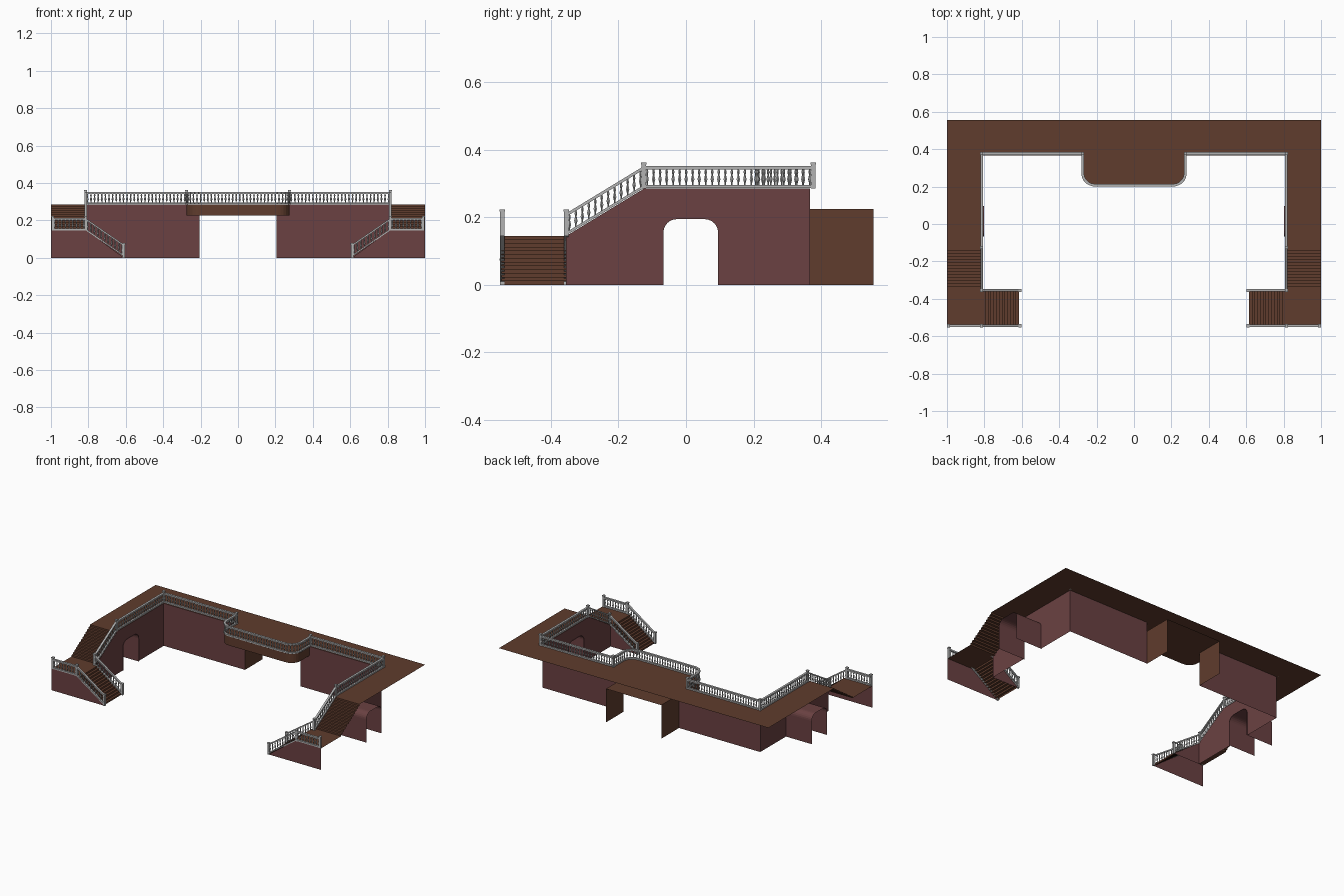
import bpy, bmesh, math
from mathutils import Vector

if "Cube" in bpy.data.objects:
    bpy.data.objects.remove(bpy.data.objects["Cube"])


def material(name, rgb):
    m = bpy.data.materials.new(name)
    m.diffuse_color = (*rgb, 1)
    m.use_nodes = True
    m.node_tree.nodes["Principled BSDF"].inputs["Base Color"].default_value = m.diffuse_color
    return m


BROWN = material("brown_floor", (0.115, 0.045, 0.026))
MAROON = material("maroon_wall", (0.145, 0.053, 0.054))
GREY = material("grey_railing", (0.45, 0.45, 0.45))

DECK, LAND, SOFFIT = 0.285, 0.145, 0.225
BACK, FRONT, IN_Y = 0.555, -0.547, -0.355
WX, WY = 0.808, 0.367          # inner wall planes
RX, RY = 0.815, 0.377          # railing centre lines


def finish(bm, name, mat):
    me = bpy.data.meshes.new(name)
    bm.to_mesh(me)
    bm.free()
    me.materials.append(mat)
    ob = bpy.data.objects.new(name, me)
    bpy.context.collection.objects.link(ob)
    return ob


def face(bm, pts):
    return bm.faces.new([bm.verts.new(p) for p in pts])


def plate(name, mat, pts):
    bm = bmesh.new()
    face(bm, pts)
    return finish(bm, name, mat)


def strip(bm, pts, offset):
    """Sweep an open outline sideways into a band of quads."""
    off = Vector(offset)
    rows = [(bm.verts.new(p), bm.verts.new(Vector(p) + off)) for p in pts]
    for (a, b), (c, d) in zip(rows, rows[1:]):
        bm.faces.new((a, b, d, c))


def arc(cx, cy, r, a0, a1, n):
    return [(cx + r * math.cos(math.radians(a0 + (a1 - a0) * i / n)),
             cy + r * math.sin(math.radians(a0 + (a1 - a0) * i / n))) for i in range(n + 1)]


def bar(bm, p, q, w, z0, z1):
    """Rail piece with upright ends, between heights z0 and z1 above the path."""
    p, q = Vector(p), Vector(q)
    d = Vector((q.x - p.x, q.y - p.y, 0)).normalized()
    s = Vector((-d.y, d.x, 0)) * w / 2
    ring = []
    for e in (p, q):
        ring.append([bm.verts.new(e + s * k + Vector((0, 0, z)))
                     for k, z in ((-1, z0), (1, z0), (1, z1), (-1, z1))])
    a, b = ring
    for i in range(4):
        j = (i + 1) % 4
        bm.faces.new((a[i], a[j], b[j], b[i]))
    bm.faces.new(a[::-1])
    bm.faces.new(b)


def baluster(bm, p, sides=6):
    prof = ((0.0025, 0.010), (0.0025, 0.017), (0.0058, 0.028),
            (0.0025, 0.041), (0.0045, 0.049), (0.0025, 0.058))
    rings = [[bm.verts.new((p.x + r * math.cos(2 * math.pi * i / sides),
                            p.y + r * math.sin(2 * math.pi * i / sides), p.z + z))
              for i in range(sides)] for r, z in prof]
    for a, b in zip(rings, rings[1:]):
        for i in range(sides):
            j = (i + 1) % sides
            bm.faces.new((a[i], a[j], b[j], b[i]))


def railing(name, path, posts):
    bm = bmesh.new()
    for p, q in zip(path, path[1:]):
        p, q = Vector(p), Vector(q)
        bar(bm, p, q, 0.014, 0.002, 0.011)
        bar(bm, p, q, 0.014, 0.057, 0.067)
        n = max(1, round((q - p).to_2d().length / 0.019))
        for i in range(n):
            baluster(bm, p.lerp(q, (i + 0.5) / n))
    for x, y, z in posts:
        bar(bm, (x - 0.0065, y, z), (x + 0.0065, y, z), 0.013, 0, 0.072)
        bar(bm, (x - 0.0085, y, z), (x + 0.0085, y, z), 0.017, 0.072, 0.078)
    bmesh.ops.recalc_face_normals(bm, faces=bm.faces)
    finish(bm, name, GREY)


def steps(start, z0, end, z1, n):
    """Stepped outline (distance, height), beginning with a riser."""
    out = [(start, z0)]
    for i in range(n):
        z = z0 + (z1 - z0) * (i + 1) / n
        out += [(start + (end - start) * i / n, z), (start + (end - start) * (i + 1) / n, z)]
    return out


# balcony outline, rounded at the two front corners
R = 0.065
bay = [(-0.275, WY)] + arc(-0.275 + R, 0.203 + R, R, 180, 270, 6) \
    + arc(0.275 - R, 0.203 + R, R, 270, 360, 6) + [(0.275, WY)]

# upper floor, one U-shaped sheet with the balcony
deck = [(-1, BACK), (-1, -0.125), (-WX, -0.125), (-WX, WY)] + bay \
    + [(WX, WY), (WX, -0.125), (1, -0.125), (1, BACK)]
plate("upper_floor", BROWN, [(x, y, DECK) for x, y in deck])

# balcony fascia and soffit
bm = bmesh.new()
strip(bm, [(x, y, SOFFIT) for x, y in bay], (0, 0, DECK - SOFFIT))
finish(bm, "balcony_fascia", BROWN)
plate("balcony_soffit", BROWN, [(x, y, SOFFIT) for x, y in
                                bay + [(0.205, WY), (0.205, BACK), (-0.205, BACK), (-0.205, WY)]])

# balcony railing
r = R + 0.001
bay_rail = [(-0.275, RY)] + arc(-0.275 + r, 0.207 + r, r, 180, 270, 5) \
    + arc(0.275 - r, 0.207 + r, r, 270, 360, 5) + [(0.275, RY)]
railing("balcony_railing", [(x, y, DECK) for x, y in bay_rail],
        [(-0.275, RY, DECK), (0.275, RY, DECK)])

# arch outline in the side walls
arch = [(-0.067, 0)] + arc(-0.027, 0.155, 0.04, 180, 90, 6) + arc(0.055, 0.155, 0.04, 90, 0, 6) + [(0.095, 0)]

for s, side in ((-1, "left"), (1, "right")):
    # back wall and gateway side
    plate(side + "_back_wall", MAROON, [(s * 0.205, WY, 0), (s * WX, WY, 0),
                                        (s * WX, WY, DECK), (s * 0.205, WY, DECK)])
    plate(side + "_gateway_side", BROWN, [(s * 0.205, WY, 0), (s * 0.205, BACK, 0),
                                          (s * 0.205, BACK, SOFFIT), (s * 0.205, WY, SOFFIT)])
    # wing wall with arch, sloping along the stairs
    outline = [(IN_Y, 0)] + arch + [(WY, 0), (WY, DECK), (-0.125, DECK), (IN_Y, LAND)]
    plate(side + "_wing_wall", MAROON, [(s * WX, y, z) for y, z in outline])
    # passage through the arch
    bm = bmesh.new()
    strip(bm, [(s * 0.803, y, z) for y, z in arch], (s * 0.197, 0, 0))
    finish(bm, side + "_arch_passage", MAROON)

    # upper stairs, landing and lower stairs
    bm = bmesh.new()
    strip(bm, [(s * WX, y, z) for y, z in steps(IN_Y + 0.02, LAND, -0.125, DECK, 13)],
          (s * (1 - WX), 0, 0))
    finish(bm, side + "_upper_stairs", BROWN)
    plate(side + "_landing", BROWN, [(s * WX, FRONT, LAND), (s, FRONT, LAND),
                                     (s, IN_Y + 0.02, LAND), (s * WX, IN_Y + 0.02, LAND)])
    bm = bmesh.new()
    strip(bm, [(s * x, FRONT, z) for x, z in steps(0.615, 0, WX, LAND, 13)],
          (0, IN_Y - FRONT, 0))
    finish(bm, side + "_lower_stairs", BROWN)

    # walls carrying the landing and the lower stairs
    plate(side + "_landing_front_wall", MAROON, [(s, FRONT, 0), (s, FRONT, LAND), (s * WX, FRONT, LAND),
                                                 (s * 0.61, FRONT, 0)])
    plate(side + "_lower_stair_inner_wall", MAROON, [(s * WX, IN_Y, 0), (s * WX, IN_Y, LAND),
                                                     (s * 0.61, IN_Y, 0)])

    # railings
    ry = FRONT + 0.003
    railing(side + "_back_railing", [(s * RX, RY, DECK), (s * 0.275, RY, DECK)], [(s * RX, RY, DECK)])
    railing(side + "_wing_railing", [(s * RX, RY, DECK), (s * RX, -0.125, DECK), (s * RX, IN_Y, LAND)],
            [(s * RX, -0.125, DECK), (s * RX, IN_Y, LAND)])
    railing(side + "_lower_inner_railing", [(s * RX, IN_Y, LAND), (s * 0.61, IN_Y, 0.004)],
            [(s * 0.61, IN_Y, 0)])
    railing(side + "_lower_front_railing",
            [(s * 0.991, ry, LAND), (s * RX, ry, LAND), (s * 0.61, ry, 0.004)],
            [(s * 0.991, ry, LAND), (s * RX, ry, LAND), (s * 0.61, ry, 0)])
